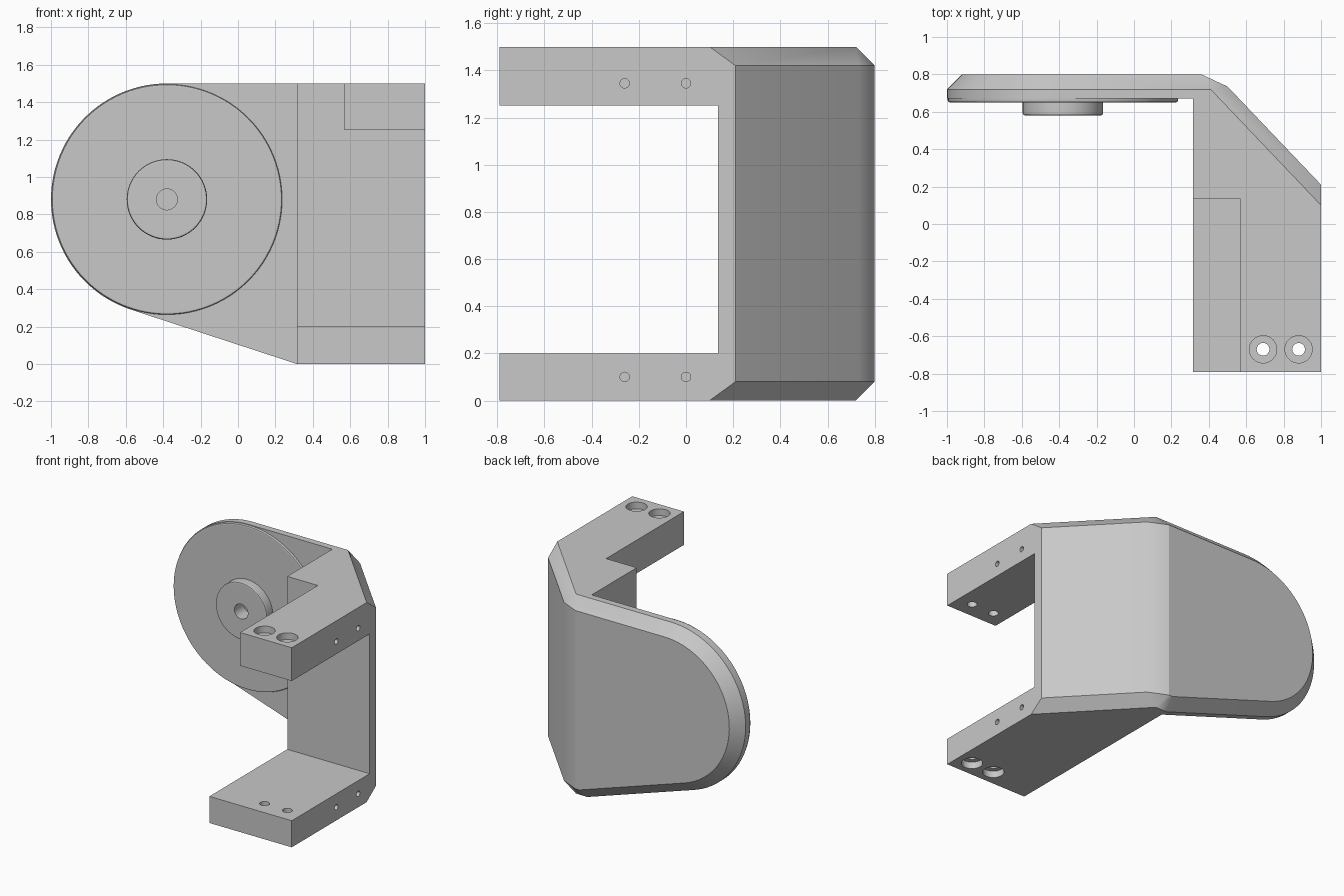
import bpy, bmesh
from math import sin, cos, acos, atan2, hypot, pi, radians
from mathutils import Matrix

cube = bpy.data.objects.get("Cube")
if cube:
    bpy.data.objects.remove(cube, do_unlink=True)

grey = bpy.data.materials.new("plain_grey")
grey.use_nodes = True
GREY = (0.58, 0.58, 0.58, 1)
grey.diffuse_color = GREY
grey.node_tree.nodes["Principled BSDF"].inputs["Base Color"].default_value = GREY

CX, CZ, R = -0.38, 0.88, 0.62      # disc centre and plate radius
H, FRONT, BACK = 1.5, -0.79, 0.80  # height and depth limits
CH = 0.08                          # back edge chamfer
INNER, PLATE_Y = 0.315, 0.67       # block's inner side, plate's front face


def new_object(name, bm):
    bmesh.ops.recalc_face_normals(bm, faces=bm.faces)
    mesh = bpy.data.meshes.new(name)
    bm.to_mesh(mesh)
    bm.free()
    mesh.materials.append(grey)
    obj = bpy.data.objects.new(name, mesh)
    bpy.context.collection.objects.link(obj)
    return obj


def box(name, x, y, z):
    bm = bmesh.new()
    bmesh.ops.create_cube(bm, size=1)
    for v in bm.verts:
        v.co = [s[0] if c < 0 else s[1] for s, c in zip((x, y, z), v.co)]
    return new_object(name, bm)


def cylinder(name, axis, start, end, a, b, radius, sides=32):
    """Cylinder along an axis; a and b are its other two coordinates in order."""
    bm = bmesh.new()
    bmesh.ops.create_cone(bm, cap_ends=True, segments=sides, radius1=radius,
                          radius2=radius, depth=end - start)
    mid = [a, b]
    mid.insert("XYZ".index(axis), (start + end) / 2)
    turn = {"X": Matrix.Rotation(pi / 2, 4, "Y"),
            "Y": Matrix.Rotation(pi / 2, 4, "X"), "Z": Matrix()}[axis]
    bm.transform(Matrix.Translation(mid) @ turn)
    return new_object(name, bm)


def apply(obj, kind, **settings):
    mod = obj.modifiers.new(kind.lower(), kind)
    for key, value in settings.items():
        setattr(mod, key, value)
    bpy.context.view_layer.objects.active = obj
    bpy.ops.object.modifier_apply(modifier=mod.name)


def cut(obj, cutter):
    apply(obj, "BOOLEAN", operation="DIFFERENCE", solver="EXACT", object=cutter)
    bpy.data.objects.remove(cutter, do_unlink=True)


def smooth(obj, angle):
    bpy.ops.object.select_all(action="DESELECT")
    obj.select_set(True)
    bpy.context.view_layer.objects.active = obj
    bpy.ops.object.shade_smooth_by_angle(angle=radians(angle))


# Bracket body: a convex chamfered shell, hollowed out afterwards
corner_dist = hypot(INNER - CX, CZ)
tangent = 2 * pi + atan2(-CZ, INNER - CX) - acos(R / corner_dist)
STEPS = 48


def arc(radius):
    for i in range(STEPS + 1):
        t = pi / 2 + (tangent - pi / 2) * i / STEPS
        yield CX + radius * cos(t), CZ + radius * sin(t)


shift = CH * (1 + sin(tangent)) / -cos(tangent)
points = []
for y in (FRONT, BACK - CH):
    points += [(x, y, z) for x, z in arc(R)] + [(INNER, y, 0)]
points += [(x, BACK, z) for x, z in arc(R - CH)] + [(INNER + shift, BACK, CH)]
for z in (0, H):
    points += [(1, FRONT, z), (1, 0.1, z), (0.41, BACK - CH, z)]
for z in (CH, H - CH):
    points += [(0.36, BACK, z), (0.5, 0.735, z), (1, 0.21, z)]

bm = bmesh.new()
for p in points:
    bm.verts.new(p)
hull = bmesh.ops.convex_hull(bm, input=bm.verts)
loose = {g for g in hull["geom_interior"] + hull["geom_unused"]
         if isinstance(g, bmesh.types.BMVert)}
bmesh.ops.delete(bm, geom=list(loose), context="VERTS")
bmesh.ops.dissolve_limit(bm, angle_limit=radians(0.8), verts=bm.verts, edges=bm.edges)
body = new_object("bracket_body", bm)

# Space before the plate, window between the arms, narrowed upper arm
cut(body, box("plate_space", (-1.2, INNER), (-1, PLATE_Y), (-0.2, 1.7)))
cut(body, box("window", (0.1, 1.2), (-1, 0.135), (0.2, 1.25)))
cut(body, box("arm_notch", (0.1, 0.57), (-1, 0.135), (1.1, 1.7)))

# Counterbored screw holes through both arms
for x in (0.69, 0.88):
    cut(body, cylinder("screw_hole", "Z", -0.1, 1.6, x, -0.67, 0.034))
    cut(body, cylinder("upper_bore", "Z", H - 0.05, 1.6, x, -0.67, 0.073))
    cut(body, cylinder("lower_bore", "Z", -0.1, 0.05, x, -0.67, 0.073))

# Blind pin holes in the outer side
for y in (-0.26, 0):
    for z in (0.1, 1.345):
        cut(body, cylinder("pin_hole", "X", 0.8, 1.1, y, z, 0.02, 24))

# Round pad and hub on the plate, with softened front rims
disc = cylinder("round_pad", "Y", 0.65, 0.71, CX, CZ, R - 0.004, 96)
hub = cylinder("hub", "Y", 0.58, 0.68, CX, CZ, 0.215, 64)
for obj in (disc, hub):
    apply(obj, "BEVEL", width=0.012, segments=2, limit_method="ANGLE",
          angle_limit=radians(50))

# Centre hole
for obj in (hub, disc, body):
    cut(obj, cylinder("centre_hole", "Y", 0.5, 0.69, CX, CZ, 0.056))

for obj, angle in ((body, 24), (disc, 40), (hub, 40)):
    smooth(obj, angle)
    apply(obj, "WEIGHTED_NORMAL", keep_sharp=True)
